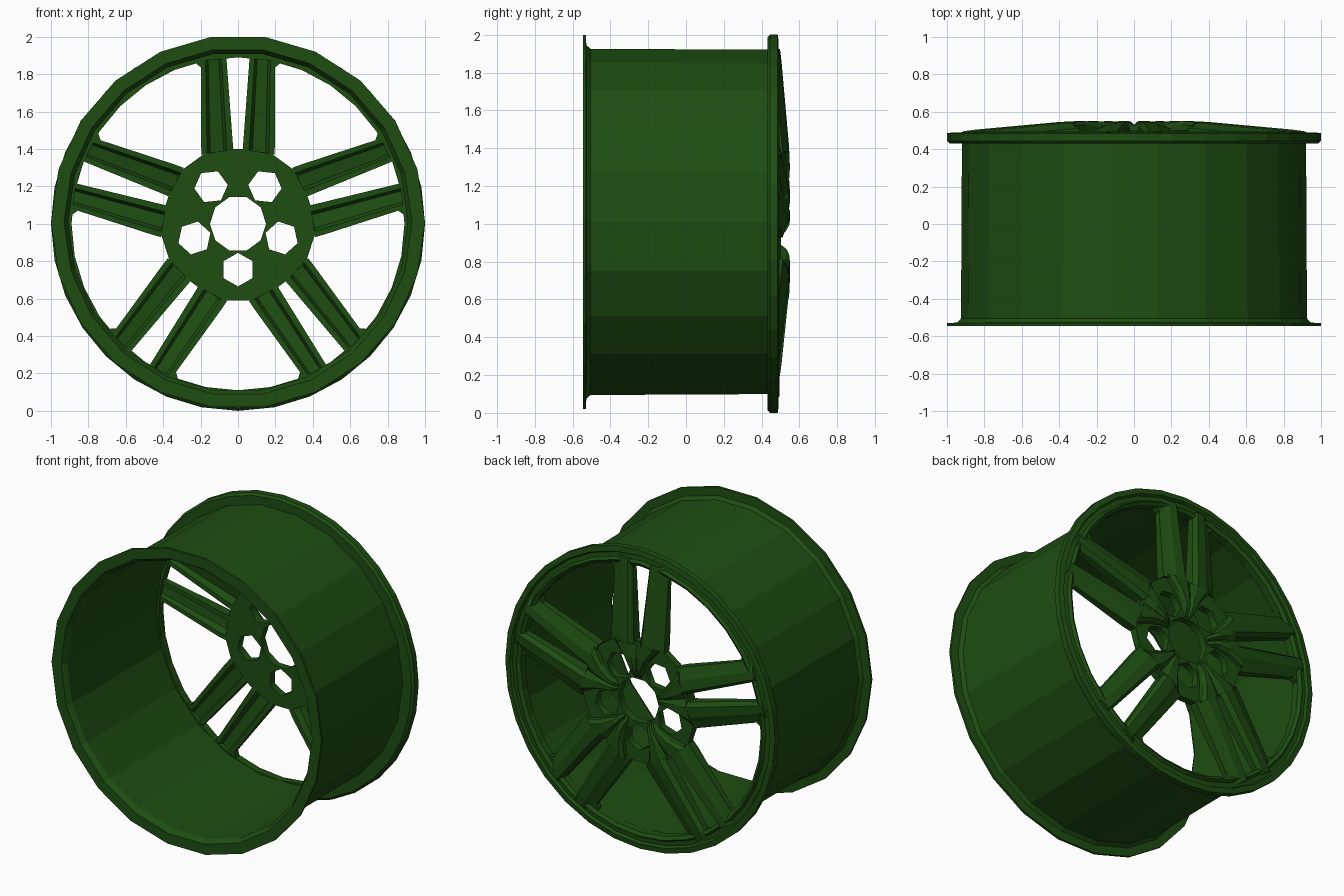
import bpy, bmesh
from math import sin, cos, pi, radians
from mathutils import Matrix, Vector

if "Cube" in bpy.data.objects:
    bpy.data.objects.remove(bpy.data.objects["Cube"])

GREEN = bpy.data.materials.new("dark_green")
GREEN.diffuse_color = (0.013, 0.075, 0.006, 1)
GREEN.use_nodes = True
GREEN.node_tree.nodes["Principled BSDF"].inputs["Base Color"].default_value = GREEN.diffuse_color


def finish(bm, name, zc=1.0):
    bmesh.ops.recalc_face_normals(bm, faces=bm.faces)
    me = bpy.data.meshes.new(name)
    bm.to_mesh(me)
    bm.free()
    me.materials.append(GREEN)
    ob = bpy.data.objects.new(name, me)
    ob.location = (0, 0, zc)
    bpy.context.collection.objects.link(ob)
    return ob


def loft(bm, loops, closed=False):
    """Skin matching closed loops; cap the ends or join last to first."""
    rings = [[bm.verts.new(p) for p in lp] for lp in loops]
    n = len(rings[0])
    pairs = list(zip(rings, rings[1:])) + ([(rings[-1], rings[0])] if closed else [])
    for a, b in pairs:
        for i in range(n):
            j = (i + 1) % n
            bm.faces.new((a[i], a[j], b[j], b[i]))
    if not closed:
        bm.faces.new(rings[0])
        bm.faces.new(rings[-1])


def lathe(name, profile, sides, phase=0.0, zc=1.0):
    """Spin a closed (radius, y) profile around the wheel axis."""
    bm = bmesh.new()
    ang = [phase + 2 * pi * i / sides for i in range(sides)]
    loft(bm, [[(r * cos(a), y, r * sin(a)) for a in ang] for r, y in profile], True)
    return finish(bm, name, zc)


def polar(r, deg):
    return (r * cos(radians(deg)), r * sin(radians(deg)))


# barrel with the rear flange
lathe("barrel", [(1.0, -0.545), (1.0, -0.53), (0.945, -0.527), (0.925, -0.505),
                 (0.92, 0.43), (0.908, 0.43), (0.908, -0.51), (0.93, -0.545)], 22, zc=1.01)

# face-side rim ring with stepped lip
lathe("rim_ring", [(0.985, 0.43), (1.0, 0.445), (1.0, 0.485), (0.965, 0.49),
                   (0.955, 0.472), (0.925, 0.475), (0.912, 0.495), (0.89, 0.48),
                   (0.89, 0.43)], 32)

# hub plate: outline with centre bore and five hexagonal bolt holes
cu = bpy.data.curves.new("hub_profile", 'CURVE')
cu.dimensions, cu.fill_mode, cu.extrude = '2D', 'BOTH', 0.024


def outline(points):
    sp = cu.splines.new('POLY')
    sp.points.add(len(points) - 1)
    for p, (x, y) in zip(sp.points, points):
        p.co = (x, y, 0, 1)
    sp.use_cyclic_u = True


edge = []
for k in range(5):
    a = 90 + 72 * k
    edge += [polar(0.40, a - 4), polar(0.40, a + 4), polar(0.415, a + 26), polar(0.415, a + 46)]
    c = polar(0.245, a + 36)
    hexagon = [polar(0.09, a + 36 + 60 * i) for i in range(6)]
    outline([(c[0] + x, c[1] + y) for x, y in hexagon])
outline(edge)
outline([polar(0.15, 72 + 36 * i) for i in range(10)])

tmp = bpy.data.objects.new("hub_profile", cu)
bpy.context.collection.objects.link(tmp)
hub_mesh = bpy.data.meshes.new_from_object(tmp.evaluated_get(bpy.context.evaluated_depsgraph_get()))
bpy.data.objects.remove(tmp)
bm = bmesh.new()
bm.from_mesh(hub_mesh)
bmesh.ops.remove_doubles(bm, verts=bm.verts, dist=1e-5)
bmesh.ops.transform(bm, matrix=Matrix.Translation((0, 0.478, 0)) @ Matrix.Rotation(pi / 2, 4, 'X'),
                    verts=bm.verts)
finish(bm, "hub_plate")

# rib cross-section: (fraction across, drop below crest); None = back level
SECTION = [(0, None), (0, 0.028), (0.15, 0.0), (0.55, 0.006), (0.7, 0.018), (1, 0.036), (1, None),
           (0.82, None), (0.72, 0.05), (0.3, 0.04), (0.2, None)]
# stations along a rib: radius, inner edge, outer edge, crest y, back y
STATIONS = [(0.37, 0.022, 0.195, 0.547, 0.456), (0.42, 0.027, 0.197, 0.544, 0.45),
            (0.86, 0.06, 0.198, 0.505, 0.437), (0.925, 0.065, 0.2, 0.497, 0.435)]
# raised wedge where a rib pair runs between bolt holes: radius, half width, y
WEDGE = [(0.155, 0.028, 0.505), (0.185, 0.04, 0.53), (0.225, 0.052, 0.545),
         (0.30, 0.10, 0.55), (0.385, 0.18, 0.545)]

for k in range(5):
    turn = Matrix.Rotation(radians(72 * k), 4, 'Y')

    # twin ribs
    for s, side in ((-1, "left"), (1, "right")):
        bm = bmesh.new()
        loops = []
        for r, ui, uo, top, back in STATIONS:
            loops.append([turn @ Vector((s * (ui + t * (uo - ui)),
                                         back if d is None else top - d, r))
                          for t, d in SECTION])
        loft(bm, loops)
        finish(bm, f"spoke_rib_{side}_{k + 1}")

    # inner wedge with a shallow centre channel
    bm = bmesh.new()
    loft(bm, [[turn @ Vector((u * w, y, r)) for u, y in
               ((-1, 0.48), (-0.95, top - 0.02), (-0.75, top), (-0.25, top),
                (0, top - 0.02), (0.25, top), (0.75, top), (0.95, top - 0.02), (1, 0.48))]
              for r, w, top in WEDGE])
    finish(bm, f"spoke_root_{k + 1}")

    # small fillet web where the slot meets the rim
    bm = bmesh.new()
    for s in (-1, 1):
        loft(bm, [[turn @ Vector((s * x, y, z)) for x, z in
                   ((0.19, 0.83), (0.235, 0.865), (0.235, 0.90), (0.19, 0.90))]
                  for y in (0.437, 0.475)])
    finish(bm, f"rim_fillet_{k + 1}")
